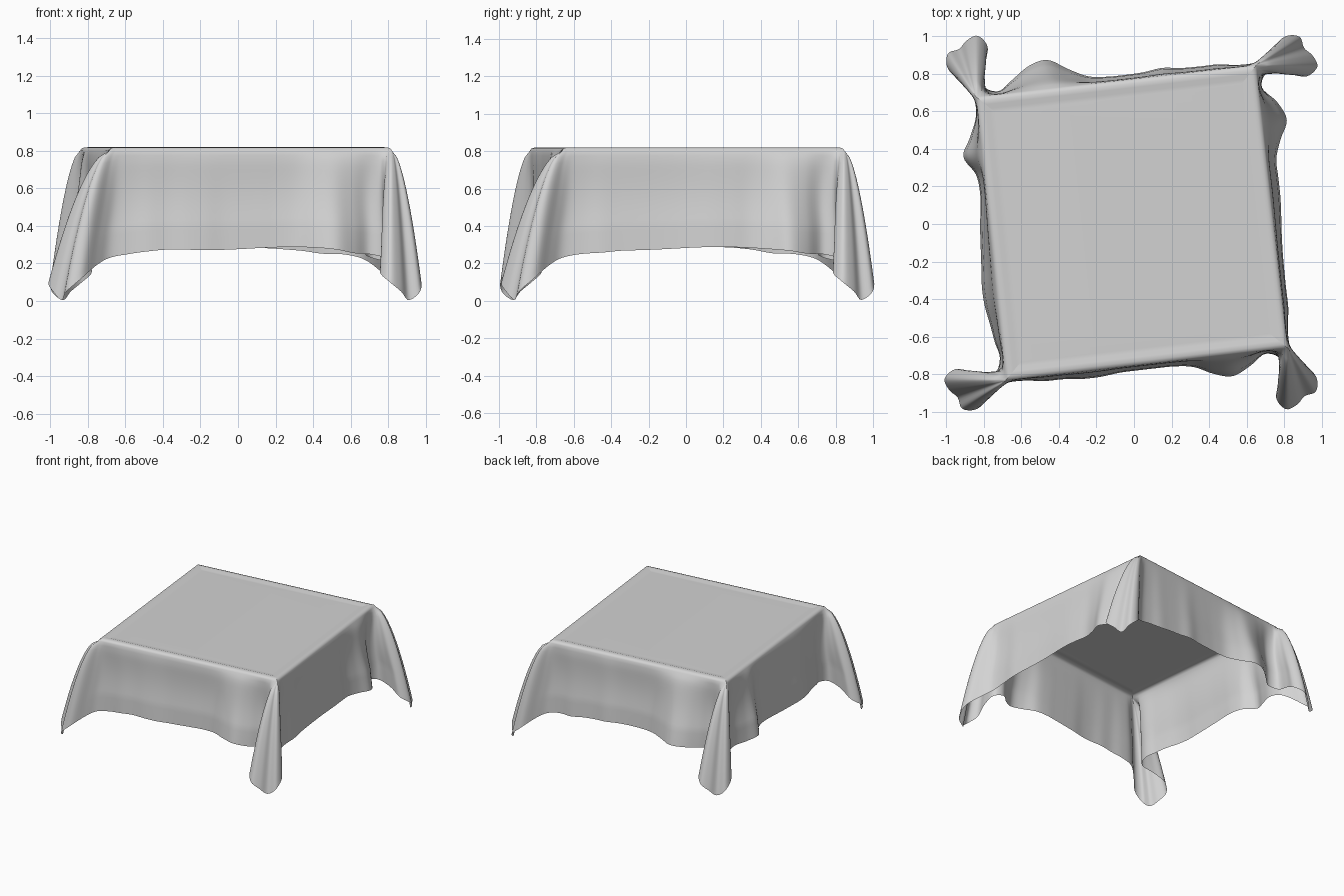
import bpy, bmesh, math
from mathutils import Vector

cube = bpy.data.objects.get("Cube")
if cube:
    bpy.data.objects.remove(cube)

TOP = 0.82
# Table corners: front left of the plan, then anticlockwise
CORNERS = [Vector(c) for c in ((-0.685, -0.835), (0.82, -0.662), (0.652, 0.848), (-0.842, 0.678))]
ROWS = 20
STEPS = 5

# Hem of one hanging corner: offset from the table corner, and height
EAR = [(-0.12, -0.03, 0.25), (-0.04, -0.06, 0.23), (-0.045, -0.17, 0.2),
       (-0.062, -0.265, 0.15), (-0.01, -0.325, 0.1), (0.05, -0.3, 0.05),
       (0.09, -0.255, 0.005), (0.15, -0.23, 0.05), (0.15, -0.15, 0.12),
       (0.07, -0.07, 0.19), (0.015, 0.0, 0.23), (0.0, 0.1, 0.25)]

# Folds along each side: position, depth, width
FOLDS = [[(0.43, 0.09, 0.14), (-0.3, 0.015, 0.1)],
         [(0.46, 0.1, 0.13), (0.1, 0.025, 0.25)],
         [(0.38, 0.13, 0.16), (-0.25, 0.015, 0.08)],
         [(0.3, 0.045, 0.2), (-0.46, 0.075, 0.09), (0.0, 0.025, 0.2)]]


def turn(v, k):
    """Rotate a flat vector by k quarter turns."""
    for _ in range(k % 4):
        v = Vector((-v.y, v.x))
    return v


def control_points():
    """Pairs of table-edge point and hem point, all the way round."""
    pairs = []
    for k in range(4):
        start, end, after = (CORNERS[(k + j) % 4] for j in range(3))
        along = (end - start).normalized()
        onward = (after - end).normalized()
        out = Vector((along.y, -along.x))
        for i in range(12):
            s = -0.55 + i * 0.1
            depth = 0.026 + sum(a * math.exp(-((s - p) / w) ** 2) for p, a, w in FOLDS[k])
            edge = (start + end) / 2 + along * s
            z = 0.28 - 0.02 * (s / 0.55) ** 6 + 0.008 * math.sin(s * 7 + k)
            pairs.append((edge, Vector((*(edge + out * depth), z))))
        for i, (x, y, z) in enumerate(EAR):
            a = 0.12 * (2 * i / (len(EAR) - 1) - 1) ** 3
            edge = end + (along if a < 0 else onward) * a
            hem = end + turn(Vector((x, y)), k)
            pairs.append((edge, Vector((*hem, z))))
    return pairs


def smooth_between(a, b, c, d, t):
    return 0.5 * (2 * b + (c - a) * t + (2 * a - 5 * b + 4 * c - d) * t ** 2
                  + (3 * b - a - 3 * c + d) * t ** 3)


# Sample the edge and hem loops
points = control_points()
n = len(points)
loop = []
for i in range(n):
    hems = [points[(i + j) % n][1] for j in (-1, 0, 1, 2)]
    for step in range(STEPS):
        t = step / STEPS
        loop.append((points[i][0].lerp(points[(i + 1) % n][0], t), smooth_between(*hems, t)))

# Rings from the flat top, over the rounded rim, down to the hem
bm = bmesh.new()
rings = []
for inset, drop in ((0.12, 0.006), (0.09, 0.007), (0.06, 0.0), (0.03, 0.001), (0.01, 0.006)):
    rings.append([bm.verts.new((*(e * (1 - inset)), TOP - drop)) for e, h in loop])
for r in range(ROWS + 1):
    t = r / ROWS
    ring = []
    for e, h in loop:
        # Hanging corners swing out early, sides fall straighter
        side = min(1, max(0, (h.z - 0.1) / 0.15))
        flat = e.lerp(h.xy, t ** (0.58 + 0.12 * side))
        # Sides tuck in a little under the table rim
        tuck = 0.012 * side * math.sin(math.pi * min(1, max(0, t - 0.12) * 1.6))
        ring.append(bm.verts.new((*(flat * (1 - tuck)), (TOP - 0.018) * (1 - t) + h.z * t)))
    rings.append(ring)

bm.faces.new(rings[0])
for upper, lower in zip(rings, rings[1:]):
    for i in range(len(loop)):
        j = (i + 1) % len(loop)
        bm.faces.new((upper[i], lower[i], lower[j], upper[j]))

mesh = bpy.data.meshes.new("tablecloth")
bm.to_mesh(mesh)
bm.free()
cloth = bpy.data.objects.new("tablecloth", mesh)
bpy.context.collection.objects.link(cloth)

# Plain cloth colour
colour = (0.65, 0.65, 0.65, 1)
mat = bpy.data.materials.new("pale grey cloth")
mat.use_nodes = True
mat.diffuse_color = colour
mat.node_tree.nodes["Principled BSDF"].inputs["Base Color"].default_value = colour
mesh.materials.append(mat)

bpy.context.view_layer.objects.active = cloth
cloth.select_set(True)
bpy.ops.object.shade_smooth_by_angle(angle=math.radians(40))
